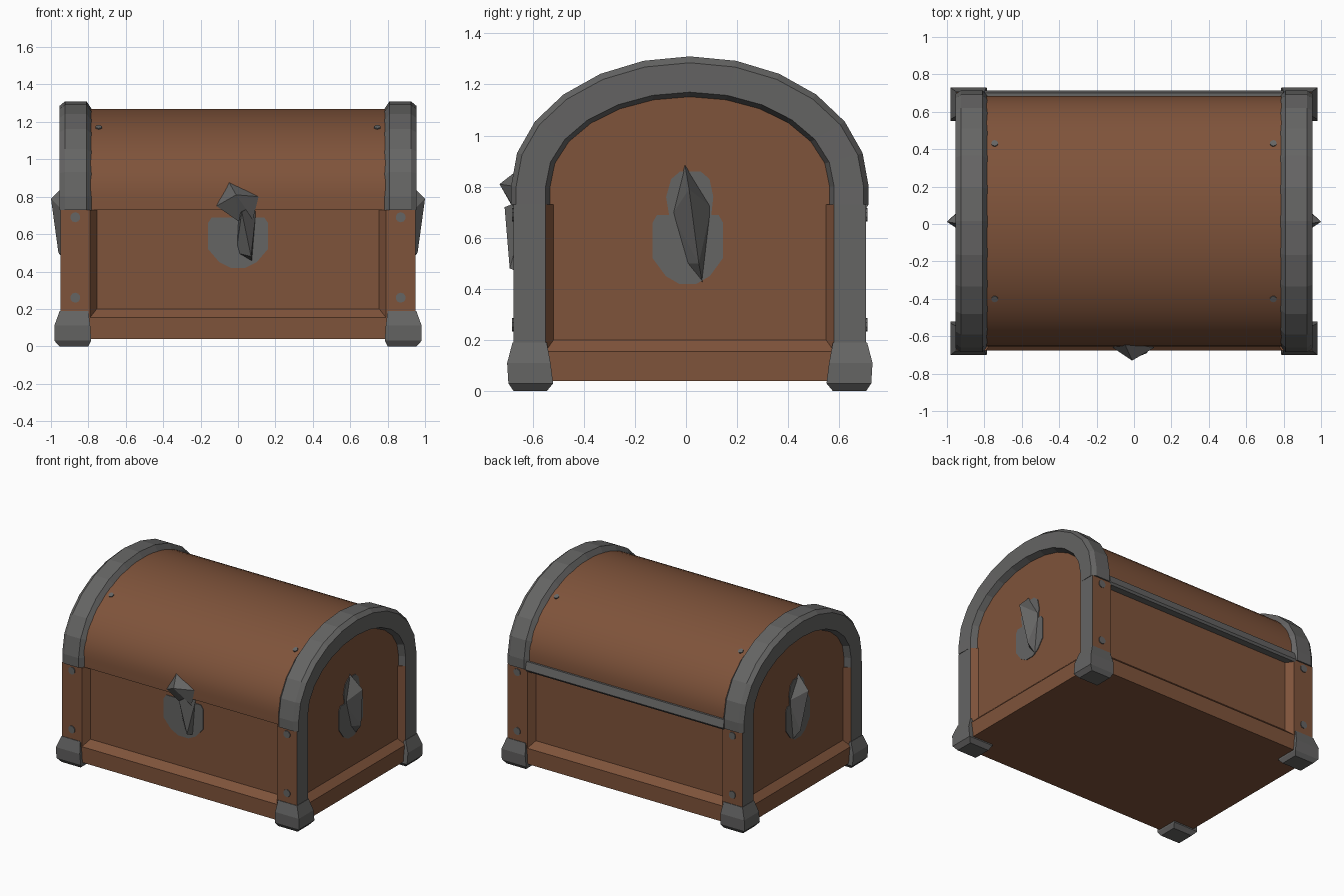
import bpy, bmesh, math
from mathutils import Vector, Matrix

if "Cube" in bpy.data.objects:
    bpy.data.objects.remove(bpy.data.objects["Cube"])

CY = 0.015      # depth centre of the box
SPRING = 0.80   # height where the arch starts
SEAM = 0.73     # bottom of the lid


def material(name, rgb):
    m = bpy.data.materials.new(name)
    m.diffuse_color = (*rgb, 1)
    m.use_nodes = True
    m.node_tree.nodes["Principled BSDF"].inputs["Base Color"].default_value = m.diffuse_color
    return m


WOOD = material("brown_wood", (0.212, 0.087, 0.043))
IRON = material("grey_iron", (0.130, 0.129, 0.127))


def finish(name, bm, *mats):
    bmesh.ops.recalc_face_normals(bm, faces=bm.faces[:])
    me = bpy.data.meshes.new(name)
    bm.to_mesh(me)
    bm.free()
    for m in mats:
        me.materials.append(m)
    ob = bpy.data.objects.new(name, me)
    bpy.context.collection.objects.link(ob)
    return ob


def loft(rings, cap=True, closed=False):
    """Skin a list of point rings; closed joins the last ring to the first."""
    bm = bmesh.new()
    vs = [[bm.verts.new(p) for p in r] for r in rings]
    n = len(vs[0])
    pairs = list(zip(vs, vs[1:])) + ([(vs[-1], vs[0])] if closed else [])
    for a, b in pairs:
        for i in range(n):
            j = (i + 1) % n
            bm.faces.new((a[i], a[j], b[j], b[i]))
    if cap:
        bm.faces.new(vs[0])
        bm.faces.new(vs[-1])
    return bm


def rect(x0, x1, y0, y1, z):
    return [(x0, y0, z), (x1, y0, z), (x1, y1, z), (x0, y1, z)]


def arch(x, a, b, n):
    """Arch outline with short straight legs down to the seam."""
    pts = [(x, CY - a, SEAM)]
    for i in range(n + 1):
        t = math.pi * i / n
        pts.append((x, CY - a * math.cos(t), SPRING + b * math.sin(t)))
    return pts + [(x, CY + a, SEAM)]


def hull(name, pts):
    bm = bmesh.new()
    for p in pts:
        bm.verts.new(p)
    bmesh.ops.convex_hull(bm, input=bm.verts[:])
    return finish(name, bm, IRON)


def plate(name, outline, place):
    """Thin plate: outline (u, v) mapped to space by place(u, v, depth)."""
    return finish(name, loft([[place(u, v, d) for u, v in outline]
                              for d in (-0.004, 0.005)]), IRON)


def stud(name, centre, normal, r):
    bm = bmesh.new()
    q = Vector(normal).to_track_quat('Z', 'Y').to_matrix().to_4x4()
    bmesh.ops.create_cone(bm, cap_ends=True, segments=10, radius1=r, radius2=r,
                          depth=0.012, matrix=Matrix.Translation(centre) @ q)
    finish(name, bm, IRON)


# Wooden box: plinth, sloped ledge and recessed panels
finish("box_body", loft([rect(-x, x, CY - y, CY + y, z) for x, y, z in
       [(0.95, 0.69, 0.04), (0.95, 0.69, 0.155), (0.905, 0.64, 0.20), (0.905, 0.64, SEAM)]]), WOOD)

# Rounded lid
lid = finish("lid", loft([arch(x, 0.67, 0.47, 32) for x in (-0.905, 0.905)]), WOOD)
bpy.context.view_layer.objects.active = lid
lid.select_set(True)
bpy.ops.object.shade_smooth_by_angle(angle=math.radians(35))
lid.select_set(False)

# Iron strip along the back of the lid
finish("back_strip", loft([rect(-0.80, 0.80, CY + 0.62, CY + y, z) for y, z in
       [(0.69, SEAM - 0.015), (0.70, SEAM), (0.685, SEAM + 0.055)]]), IRON)

for sx, side in ((-1, "left"), (1, "right")):
    # Arched iron band at each end of the lid
    section = [(0.78, 0.665, 0.465), (0.81, 0.70, 0.51), (0.925, 0.70, 0.51),
               (0.955, 0.68, 0.485), (0.95, 0.565, 0.37), (0.90, 0.545, 0.35)]
    bm = bmesh.new()
    rings = [[bm.verts.new(p) for p in arch(sx * x, a, b, 12)] for x, a, b in section]
    for r, s in zip(rings, rings[1:] + rings[:1]):
        for i in range(len(r) - 1):
            bm.faces.new((r[i], r[i + 1], s[i + 1], s[i]))
    bm.faces.new([r[0] for r in rings])
    bm.faces.new([r[-1] for r in rings])
    finish(side + "_lid_band", bm, IRON)

    for sy, end in ((-1, "front"), (1, "back")):
        name = f"{end}_{side}_"
        # Corner post: wood with an iron outer end face
        outline = [(0.95, 0.69), (0.95, 0.565), (0.90, 0.53), (0.755, 0.53), (0.755, 0.64), (0.79, 0.69)]
        post = finish(name + "post", loft([[(sx * x, CY + sy * y, z) for x, y in outline]
                                           for z in (0.05, SEAM)]), WOOD, IRON)
        for f in post.data.polygons:
            if f.normal.x * sx > 0.9:
                f.material_index = 1
        # Faceted iron foot
        finish(name + "foot", loft([[(sx * x, CY + sy * y, z) for x, y in
               ((i, j), (ox, j), (ox, oy), (i, oy))] for i, j, ox, oy, z in
               [(0.80, 0.56, 0.955, 0.69, 0.0), (0.785, 0.535, 0.982, 0.71, 0.03),
                (0.79, 0.545, 0.982, 0.715, 0.11), (0.80, 0.56, 0.953, 0.694, 0.19)]]), IRON)
        # Studs on the posts and the lid
        for k, z in enumerate((0.26, 0.69)):
            stud(f"{name}post_stud_{k}", (sx * 0.87, CY + sy * 0.69, z), (0, sy, 0), 0.027)
        t = math.acos(0.415 / 0.67)
        stud(name + "lid_stud", (sx * 0.745, CY + sy * 0.415, SPRING + 0.47 * math.sin(t)),
             (0, sy * math.cos(t) / 0.67, math.sin(t) / 0.47), 0.018)

# Lock plate outlines
lower = [(-0.16, 0.66), (-0.14, 0.69), (0.14, 0.69), (0.16, 0.66), (0.16, 0.52),
         (0.10, 0.45), (0.04, 0.42), (-0.04, 0.42), (-0.10, 0.45), (-0.16, 0.52)]
upper = [(-0.07, 0.67), (-0.085, 0.76), (-0.065, 0.83), (-0.03, 0.86),
         (0.05, 0.86), (0.085, 0.83), (0.10, 0.76), (0.09, 0.67)]

# Front lock plate and latch
plate("front_lock_plate", lower, lambda u, v, d: (u, CY - 0.64 - d, v))
hull("latch_head", [(-0.05, -0.64, 0.88), (0.11, -0.66, 0.80), (-0.115, -0.66, 0.75),
                    (0.0, -0.65, 0.67), (0.08, -0.65, 0.68), (-0.01, -0.73, 0.81), (-0.04, -0.60, 0.80)])
hull("latch_stem", [(0.0, -0.61, 0.70), (0.10, -0.61, 0.76), (-0.01, -0.61, 0.50),
                    (0.075, -0.61, 0.45), (0.02, -0.71, 0.72), (0.07, -0.69, 0.48)])

# Side plates and handles
for sx, side in ((-1, "left"), (1, "right")):
    for nm, shape in (("lower", lower), ("upper", upper)):
        plate(f"{side}_{nm}_plate", [(u * (0.86 if nm == "lower" else 1), v) for u, v in shape],
              lambda u, v, d: (sx * (0.905 + d), u + 0.007, v))
    hull(side + "_handle", [(sx * x, y, z) for x, y, z in
         [(0.90, -0.005, 0.89), (0.90, -0.055, 0.69), (0.90, 0.10, 0.72), (0.90, 0.065, 0.42),
          (0.90, 0.0, 0.50), (1.0, 0.012, 0.79), (0.96, 0.05, 0.50)]])
